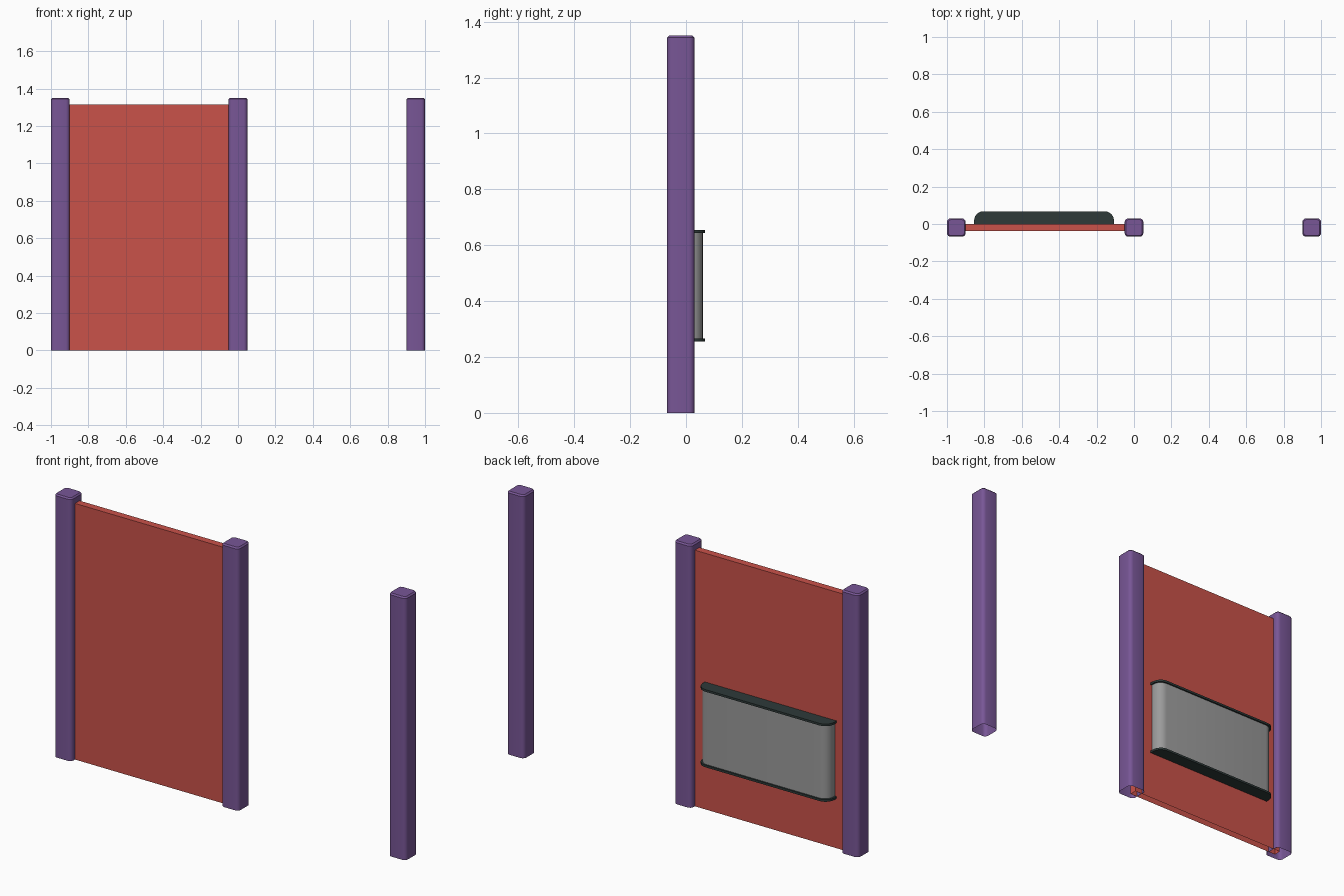
import bpy, bmesh, math

if "Cube" in bpy.data.objects:
    bpy.data.objects.remove(bpy.data.objects["Cube"])


def material(name, rgb):
    m = bpy.data.materials.new(name)
    lin = [(c / 255 / 12.92) if c / 255 <= 0.04045 else ((c / 255 + 0.055) / 1.055) ** 2.4 for c in rgb]
    m.diffuse_color = (*lin, 1)
    m.use_nodes = True
    m.node_tree.nodes["Principled BSDF"].inputs["Base Color"].default_value = m.diffuse_color
    return m


purple = material("purple", (120, 86, 150))
red = material("red", (202, 82, 74))
grey = material("grey", (155, 155, 155))
dark = material("dark green grey", (46, 58, 57))


def outline(x0, x1, y0, y1, r_front=0.0, r_back=0.0, seg=4):
    """Counter-clockwise rectangle with rounded front (-y) and back (+y) corners."""
    pts = []
    corners = [(x0, y0, 1, 1, r_front, 180), (x1, y0, -1, 1, r_front, 270),
               (x1, y1, -1, -1, r_back, 0), (x0, y1, 1, -1, r_back, 90)]
    for x, y, sx, sy, r, start in corners:
        cx, cy = x + sx * r, y + sy * r
        n = seg if r > 0 else 0
        for i in range(n + 1):
            a = math.radians(start + 90 * i / max(n, 1))
            pts.append((cx + r * math.cos(a), cy + r * math.sin(a)))
    return pts


def loft(name, rings, mat, bottom=False, top=True):
    """Skin (outline, z) rings from low to high, with optional end faces."""
    bm = bmesh.new()
    loops = [[bm.verts.new((x, y, z)) for x, y in pts] for pts, z in rings]
    n = len(loops[0])
    for a, b in zip(loops, loops[1:]):
        for i in range(n):
            j = (i + 1) % n
            bm.faces.new((a[i], a[j], b[j], b[i]))
    if bottom:
        bm.faces.new(loops[0][::-1])
    if top:
        bm.faces.new(loops[-1])
    me = bpy.data.meshes.new(name)
    bm.to_mesh(me)
    bm.free()
    me.materials.append(mat)
    me.shade_smooth()
    me.set_sharp_from_angle(angle=math.radians(35))
    ob = bpy.data.objects.new(name, me)
    bpy.context.collection.objects.link(ob)
    return ob


# Three rounded posts, open underneath, with a small chamfer at the top
for label, x in (("left", -0.95), ("middle", 0.0), ("right", 0.95)):
    side = outline(x - 0.05, x + 0.05, -0.068, 0.03, 0.02, 0.02)
    lid = outline(x - 0.043, x + 0.043, -0.061, 0.023, 0.013, 0.013)
    loft(label + "_post", [(side, 0), (side, 1.343), (lid, 1.35)], purple)

# Door panel between the left and middle posts, open underneath
panel = outline(-0.94, -0.01, -0.037, 0.0)
loft("panel", [(panel, 0), (panel, 1.315)], red)

# Storage bin on the back of the panel
body = outline(-0.845, -0.115, -0.004, 0.06, 0, 0.045, 6)
loft("bin_body", [(body, 0.26), (body, 0.65)], grey, top=False)

# Dark end plates of the bin
plate = outline(-0.855, -0.107, -0.004, 0.068, 0, 0.05, 6)
for label, z in (("lower", 0.255), ("upper", 0.643)):
    loft(label + "_bin_plate", [(plate, z), (plate, z + 0.011)], dark, bottom=True)
